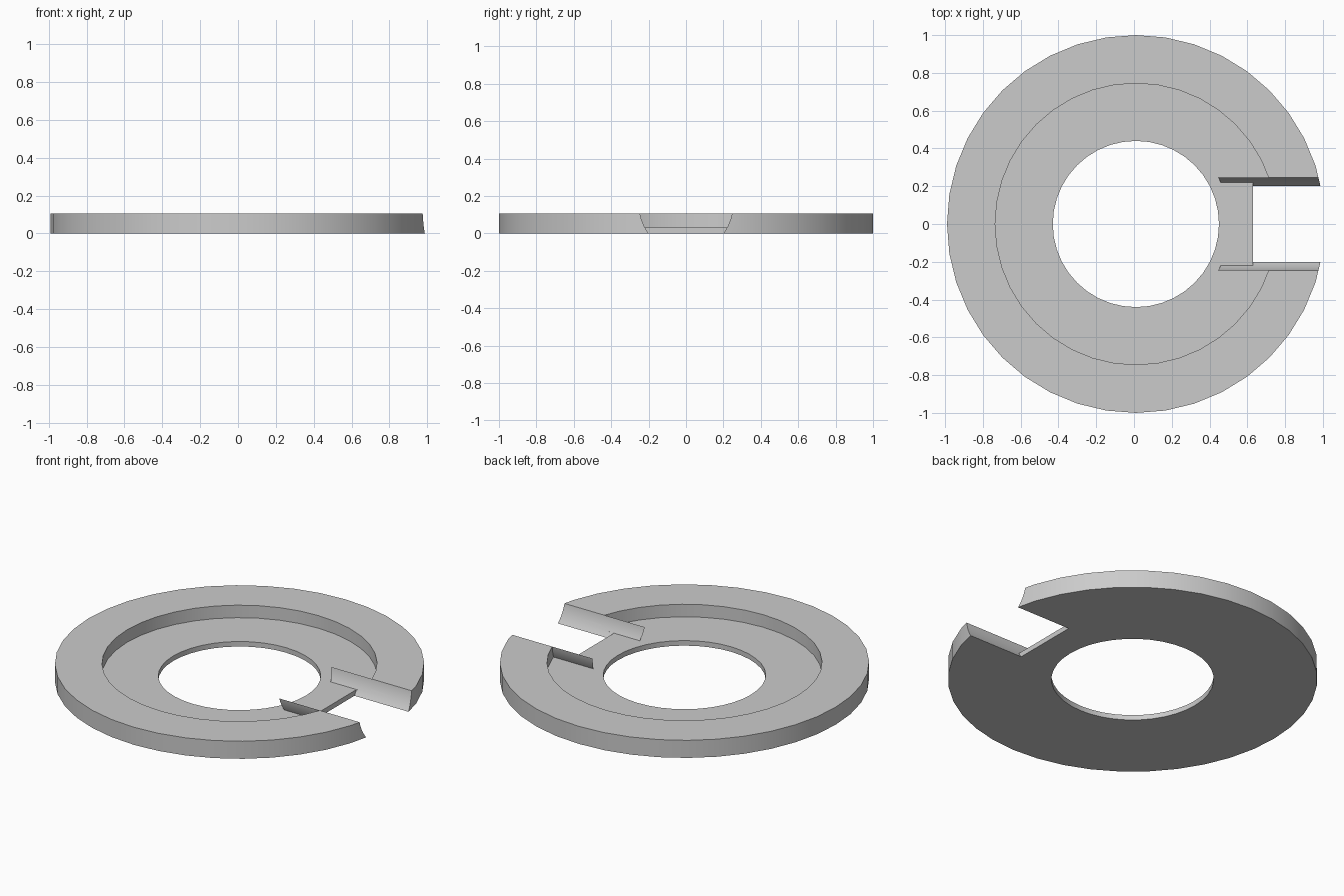
import bpy, bmesh, math

cube = bpy.data.objects.get("Cube")
if cube:
    bpy.data.objects.remove(cube, do_unlink=True)

CX = 0.01                                # ring centre, offset by the slot
OUTER, STEP, FIN_IN, HOLE = 1.0, 0.745, 0.5, 0.44
TOP, FLOOR = 0.105, 0.03
SIDES = 40
SLOT_R, SLOT_Z, SLOT_X = 0.25, 0.15, 0.63

grey = bpy.data.materials.new("light grey")
grey.use_nodes = True
grey.diffuse_color = (0.6, 0.6, 0.6, 1)
grey.node_tree.nodes["Principled BSDF"].inputs["Base Color"].default_value = (0.6, 0.6, 0.6, 1)


def make_object(name, bm):
    mesh = bpy.data.meshes.new(name)
    bm.to_mesh(mesh)
    bm.free()
    mesh.materials.append(grey)
    obj = bpy.data.objects.new(name, mesh)
    bpy.context.collection.objects.link(obj)
    return obj


def smooth(obj):
    bpy.ops.object.select_all(action="DESELECT")
    obj.select_set(True)
    bpy.context.view_layer.objects.active = obj
    bpy.ops.object.shade_smooth_by_angle(angle=math.radians(30))


# Stepped ring: an L-shaped section turned around z
section = [(HOLE, 0), (OUTER, 0), (OUTER, TOP), (STEP, TOP), (STEP, FLOOR), (HOLE, FLOOR)]
bm = bmesh.new()
loops = []
for i in range(SIDES):
    a = math.tau * i / SIDES
    loops.append([bm.verts.new((CX + r * math.cos(a), r * math.sin(a), z)) for r, z in section])
for i in range(SIDES):
    a, b = loops[i], loops[(i + 1) % SIDES]
    for j in range(len(section)):
        k = (j + 1) % len(section)
        bm.faces.new((a[j], b[j], b[k], a[k]))
bmesh.ops.recalc_face_normals(bm, faces=bm.faces)
ring = make_object("stepped_ring", bm)

# Round slot cutter lying along x
bpy.ops.mesh.primitive_cylinder_add(vertices=96, radius=SLOT_R, depth=1,
                                    location=(SLOT_X + 0.5, 0, SLOT_Z),
                                    rotation=(0, math.pi / 2, 0))
cutter = bpy.context.object
cutter.name = "slot_cutter"
cutter.data.materials.append(grey)
cut = ring.modifiers.new("slot", "BOOLEAN")
cut.operation = "DIFFERENCE"
cut.solver = "EXACT"
cut.object = cutter
bpy.context.view_layer.objects.active = ring
bpy.ops.object.modifier_apply(modifier=cut.name)
bpy.data.objects.remove(cutter, do_unlink=True)
smooth(ring)


# Thin curved fins carrying the slot walls inward across the recess
def slot_fin(name, side):
    bm = bmesh.new()
    rows = []
    steps = 8
    for i in range(steps + 1):
        z = FLOOR + (TOP - FLOOR) * i / steps
        y = math.sqrt(SLOT_R ** 2 - (SLOT_Z - z) ** 2)
        rows.append([bm.verts.new((CX + math.sqrt(r * r - y * y), side * y, z))
                     for r in (FIN_IN, STEP)])
    for low, high in zip(rows, rows[1:]):
        face = [low[0], low[1], high[1], high[0]]
        bm.faces.new(face if side > 0 else face[::-1])
    smooth(make_object(name, bm))


slot_fin("left_slot_fin", 1)
slot_fin("right_slot_fin", -1)
